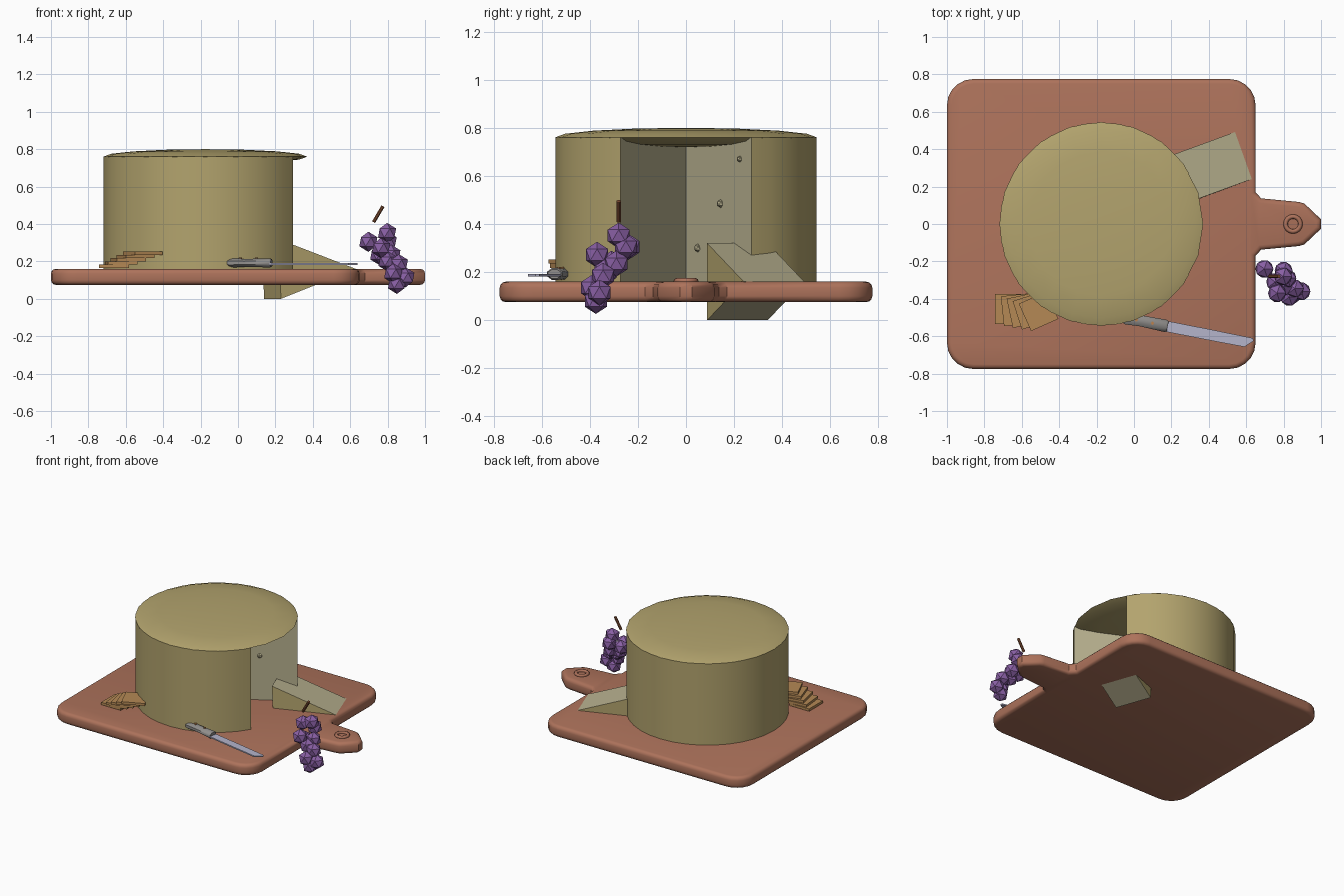
import bpy, bmesh, math
from mathutils import Vector, Matrix

if "Cube" in bpy.data.objects:
    bpy.data.objects.remove(bpy.data.objects["Cube"])


def material(name, rgb):
    m = bpy.data.materials.new(name)
    m.diffuse_color = (*rgb, 1)
    m.use_nodes = True
    m.node_tree.nodes["Principled BSDF"].inputs["Base Color"].default_value = m.diffuse_color
    return m


WOOD = material("board wood", (0.42, 0.17, 0.105))
RIND = material("cheese rind", (0.45, 0.37, 0.155))
CREAM = material("cheese inside", (0.47, 0.43, 0.27))
CRACKER = material("cracker", (0.46, 0.25, 0.09))
GREY = material("knife handle grey", (0.28, 0.27, 0.26))
STEEL = material("blade steel", (0.46, 0.46, 0.60))
GRAPE = material("grape purple", (0.25, 0.115, 0.37))
STEM = material("stem brown", (0.22, 0.08, 0.035))
RIVET = material("rivet copper", (0.48, 0.22, 0.08))


def finish(name, bm, mats, smooth=None):
    """Turn a bmesh into an object, smooth below the given angle."""
    bmesh.ops.recalc_face_normals(bm, faces=bm.faces[:])
    me = bpy.data.meshes.new(name)
    bm.to_mesh(me)
    bm.free()
    for m in mats:
        me.materials.append(m)
    if smooth:
        me.shade_smooth()
        me.set_sharp_from_angle(angle=math.radians(smooth))
    ob = bpy.data.objects.new(name, me)
    bpy.context.collection.objects.link(ob)
    return ob


def prism(points, offset):
    """Extrude a closed outline along an offset vector."""
    bm = bmesh.new()
    face = bm.faces.new([bm.verts.new(p) for p in points])
    ext = bmesh.ops.extrude_face_region(bm, geom=[face], use_keep_orig=True)
    verts = [v for v in ext["geom"] if isinstance(v, bmesh.types.BMVert)]
    bmesh.ops.translate(bm, verts=verts, vec=offset)
    return bm


def lathe(name, rings, matrix, mat, sides, smooth=40):
    """Skin (radius u, radius v, height) rings along local z."""
    bm = bmesh.new()
    loops = []
    for ru, rv, h in rings:
        loops.append([bm.verts.new(matrix @ Vector((ru * math.cos(a), rv * math.sin(a), h)))
                      for a in [math.tau * (i + 0.5) / sides for i in range(sides)]])
    for a, b in zip(loops, loops[1:]):
        for i in range(sides):
            j = (i + 1) % sides
            bm.faces.new((a[i], a[j], b[j], b[i]))
    bm.faces.new(loops[0])
    bm.faces.new(loops[-1])
    return finish(name, bm, [mat], smooth)


def along(start, end):
    """Matrix whose local z runs from start towards end."""
    start, end = Vector(start), Vector(end)
    return Matrix.Translation(start) @ (end - start).to_track_quat('Z', 'Y').to_matrix().to_4x4()


# Cutting board with rounded corners and a tapering handle
R = 0.14
half = [(1.0, 0.025), (0.91, 0.11), (0.88, 0.118), (0.68, 0.137), (0.65, 0.17)]
for cx, cy, start in ((0.65 - R, 0.775 - R, 0), (-1 + R, 0.775 - R, 90)):
    for k in range(6):
        a = math.radians(start + 18 * k)
        half.append((cx + R * math.cos(a), cy + R * math.sin(a)))
outline = half + [(x, -y) for x, y in reversed(half)]
bm = prism([(x, y, 0.075) for x, y in outline], (0, 0, 0.085))
rims = [e for e in bm.edges if abs(e.verts[0].co.z - e.verts[1].co.z) < 1e-4]
bmesh.ops.bevel(bm, geom=rims, offset=0.025, segments=3, profile=0.5, affect='EDGES')
finish("cutting_board", bm, [WOOD], 40)

# Raised ring around the hanging hole
bpy.ops.mesh.primitive_torus_add(location=(0.85, 0, 0.163), major_radius=0.04, minor_radius=0.012,
                                 major_segments=16, minor_segments=8)
ring = bpy.context.object
ring.name = "handle_ring"
ring.data.materials.append(WOOD)
ring.data.shade_smooth()

# Cheese wheel with a sixth cut out
CX, CR = -0.175, 0.543
pts = [(CX, 0, 0.16)]
for k in range(31):
    a = math.radians(30 + 10 * k)
    pts.append((CX + CR * math.cos(a), CR * math.sin(a), 0.16))
bm = prism(pts, (0, 0, 0.6))
for f in bm.faces:
    if any((Vector((CX, 0)) - v.co.xy).length < 1e-4 for v in f.verts) and len(f.verts) == 4:
        f.material_index = 1
finish("cheese_wheel", bm, [RIND, CREAM], 30)

# Domed lens on top of the wheel
bm = bmesh.new()
bmesh.ops.create_uvsphere(bm, u_segments=20, v_segments=8, radius=1,
                          matrix=Matrix.Translation((CX, 0, 0.76)) @ Matrix.Diagonal((0.545, 0.545, 0.04, 1)))
finish("cheese_top", bm, [RIND], 60)

# Small bubbles on one cut face
for y, z in ((0.225, 0.67), (0.145, 0.485), (0.05, 0.30)):
    bm = bmesh.new()
    bmesh.ops.create_icosphere(bm, subdivisions=1, radius=0.018 if y < 0.2 else 0.014,
                               matrix=Matrix.Translation((CX + y * math.sqrt(3), y, z)))
    finish("cheese_bubble", bm, [CREAM])

# Cut slice leaning through the board
bm = prism([(0.215, 0.088, 0.32), (0.23, 0.088, 0.0), (0.63, 0.24, 0.16)], (-0.09, 0.252, 0))
bm.normal_update()
for f in bm.faces:
    if len(f.verts) == 4 and max(v.co.x for v in f.verts) > 0.5:
        f.material_index = 1
finish("cheese_slice", bm, [RIND, CREAM])

# Fanned stack of crackers
for i in range(5):
    m = (Matrix.Translation((-0.662 + 0.038 * i, -0.455 - 0.003 * i, 0.174 + 0.0175 * i))
         @ Matrix.Rotation(math.radians(6 * i), 4, 'Z') @ Matrix.Diagonal((0.16, 0.16, 0.018, 1)))
    bm = bmesh.new()
    bmesh.ops.create_cube(bm, size=1, matrix=m)
    finish("cracker", bm, [CRACKER])

# Knife handle, blade and rivets
butt, neck = Vector((-0.09, -0.492, 0.192)), Vector((0.18, -0.547, 0.192))
L = (neck - butt).length
lathe("knife_handle", [(0.014, 0.01, 0), (0.038, 0.027, 0.05), (0.032, 0.023, 0.13),
                       (0.036, 0.026, L - 0.01), (0.03, 0.02, L)],
      Matrix.Translation(butt) @ Matrix((((neck.y - butt.y) / L, 0, (neck.x - butt.x) / L, 0),
                                         (-(neck.x - butt.x) / L, 0, (neck.y - butt.y) / L, 0),
                                         (0, 1, 0, 0), (0, 0, 0, 1))), GREY, 8, 50)
blade = [(0.16, -0.515), (0.40, -0.562), (0.635, -0.61), (0.64, -0.625), (0.59, -0.657),
         (0.42, -0.625), (0.15, -0.572)]
finish("knife_blade", prism([(x, y, 0.182) for x, y in blade], (0, 0, 0.009)), [STEEL])
for t in (0.38, 0.7):
    p = butt.lerp(neck, t)
    lathe("knife_rivet", [(0.009, 0.009, 0), (0.009, 0.009, 0.029)], Matrix.Translation(p), RIVET, 8)

# Bunch of grapes with its stem
grapes = [(.697, -.24, .305), (.797, -.28, .352), (.765, -.37, .272), (.80, -.25, .305),
          (.755, -.31, .235), (.82, -.29, .235), (.80, -.335, .20), (.86, -.345, .185),
          (.83, -.39, .135), (.895, -.36, .115), (.85, -.375, .08)]
for p in grapes:
    bm = bmesh.new()
    bmesh.ops.create_icosphere(bm, subdivisions=1, radius=0.054, matrix=Matrix.Translation(p))
    finish("grape", bm, [GRAPE])
a, b = (0.725, -0.28, 0.41), (0.775, -0.28, 0.495)
lathe("grape_stem", [(0.01, 0.01, 0), (0.01, 0.01, (Vector(b) - Vector(a)).length)], along(a, b), STEM, 8)
